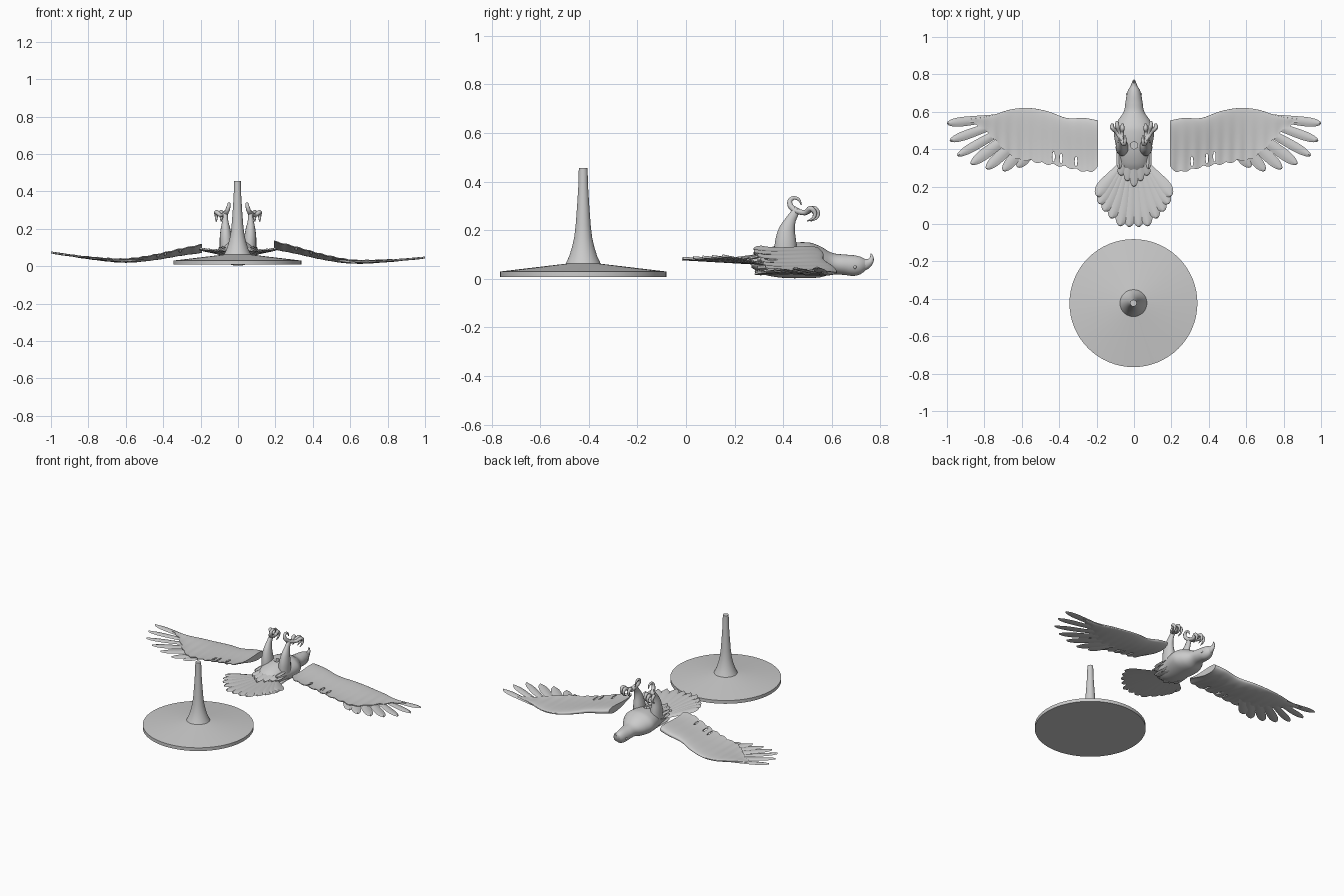
import bpy, bmesh, math
from mathutils import Vector as V

if "Cube" in bpy.data.objects:
    bpy.data.objects.remove(bpy.data.objects["Cube"])


def curve(pts, x):
    """Smooth interpolation of (x, a, b, ...) rows at x."""
    x = min(max(x, pts[0][0]), pts[-1][0])
    i = max(k for k in range(len(pts) - 1) if pts[k][0] <= x)
    p, q = pts[i], pts[i + 1]
    a, b = pts[max(i - 1, 0)], pts[min(i + 2, len(pts) - 1)]
    h = q[0] - p[0]
    t = (x - p[0]) / h
    out = []
    for k in range(1, len(p)):
        m0 = (q[k] - a[k]) / (q[0] - a[0]) * h
        m1 = (b[k] - p[k]) / (b[0] - p[0]) * h
        out.append((2*t**3 - 3*t*t + 1)*p[k] + (t**3 - 2*t*t + t)*m0
                   + (3*t*t - 2*t**3)*q[k] + (t**3 - t*t)*m1)
    return out[0] if len(out) == 1 else out


def loft(bm, rings):
    """Skin closed rings of equal length and cap both ends."""
    vs = [[bm.verts.new(p) for p in r] for r in rings]
    n = len(vs[0])
    for a, b in zip(vs, vs[1:]):
        for i in range(n):
            bm.faces.new((a[i], a[(i + 1) % n], b[(i + 1) % n], b[i]))
    bm.faces.new(vs[0][::-1])
    bm.faces.new(vs[-1])


def tube(bm, rows, n=12, steps=20, squash=1.0):
    """Tapered round limb through rows of (x, y, z, radius)."""
    rows = [(i / (len(rows) - 1), *r) for i, r in enumerate(rows)]
    cs = [curve(rows, i / steps) for i in range(steps + 1)]
    rings = []
    for i, c in enumerate(cs):
        d = V(cs[min(i + 1, steps)][:3]) - V(cs[max(i - 1, 0)][:3])
        u = (V((1, 0, 0)) - d * (d.x / d.length_squared)).normalized()
        w = d.normalized().cross(u)
        rings.append([V(c[:3]) + c[3] * (u * squash * math.cos(a) + w * math.sin(a))
                      for a in [2 * math.pi * k / n for k in range(n)]])
    loft(bm, rings)


def feather(bm, base, tip, width, zfun, thick=0.005, root=0.6, droop=0.0):
    """Flat blade with a raised shaft and a rounded tip; zfun(x, t) sets the height."""
    base, tip = V(base), V(tip)
    d = tip - base
    side = V((-d.y, d.x)).normalized()
    rings = []
    for i in range(15):
        t = 1 - (1 - i / 14) ** 1.8
        w = width / 2 * (root + (1 - root) * min(1, t / 0.6)) * math.sqrt(max(0.004, 1 - max(0, (t - 0.7) / 0.3) ** 2))
        p = base + d * t
        z = zfun(p.x, t)
        ring = []
        for s, h in ((-1, 0), (-0.5, .7), (0, 1.2), (.5, .7), (1, 0), (.5, -.7), (0, -1.2), (-.5, -.7)):
            q = p + side * w * s
            ring.append((q.x, q.y, z + h * thick - droop * s * s))
        rings.append(ring)
    loft(bm, rings)


def finish(bm, name, angle=40, flip=False):
    if flip:
        for v in bm.verts:
            v.co.x *= -1
    bmesh.ops.recalc_face_normals(bm, faces=bm.faces)
    me = bpy.data.meshes.new(name)
    bm.to_mesh(me)
    bm.free()
    ob = bpy.data.objects.new(name, me)
    bpy.context.collection.objects.link(ob)
    bpy.ops.object.select_all(action='DESELECT')
    ob.select_set(True)
    bpy.context.view_layer.objects.active = ob
    bpy.ops.object.shade_smooth_by_angle(angle=math.radians(angle))
    return ob


def cut(ob, cutter):
    m = ob.modifiers.new("cut", 'BOOLEAN')
    m.operation, m.object, m.solver = 'DIFFERENCE', cutter, 'EXACT'
    cutter.hide_render = True
    cutter.hide_set(True)


def circle(x, y, z, rx, ry, n):
    return [(x + rx * math.cos(2*math.pi*i/n), y + ry * math.sin(2*math.pi*i/n), z) for i in range(n)]


# Display stand: shallow disc, flared foot and slim post
bm = bmesh.new()
prof = [(.342, .008), (.342, .03), (.072, .062), (.058, .092), (.046, .13), (.037, .17),
        (.031, .22), (.025, .30), (.02, .38), (.018, .455)]
loft(bm, [circle(-.003, -.423, z, r, r, 64) for r, z in prof])
finish(bm, "display_stand", 25)

# Body and head, lying on its back: y, half width, low z, high z
body = [(.27, .045, .045, .085), (.32, .078, .018, .118), (.4, .093, .004, .143),
        (.5, .108, .003, .150), (.55, .088, .006, .135), (.6, .055, .018, .107),
        (.65, .046, .016, .1), (.69, .039, .012, .097), (.72, .030, .02, .09), (.738, .017, .035, .08)]
bm = bmesh.new()
rings = []
for i in range(49):
    y = .27 + .468 * i / 48
    w, lo, hi = curve(body, y)
    rings.append([(w * math.cos(a), y, (lo + hi) / 2 + (hi - lo) / 2 * math.sin(a))
                  for a in [2 * math.pi * k / 40 for k in range(40)]])
loft(bm, rings)
torso = finish(bm, "body")

# Socket for the stand in the belly
bm = bmesh.new()
loft(bm, [circle(0, .42, z, .019, .019, 24) for z in (.05, .2)])
cut(torso, finish(bm, "socket_cutter"))

# Hooked beak
bm = bmesh.new()
tube(bm, [(0, .715, .057, .030), (0, .74, .061, .023), (0, .758, .072, .014),
          (0, .764, .088, .008), (0, .761, .104, .002)], squash=.75)
finish(bm, "beak")

# Eyes
for s, side in ((-1, "left"), (1, "right")):
    bm = bmesh.new()
    bmesh.ops.create_uvsphere(bm, u_segments=12, v_segments=8, radius=.007)
    bmesh.ops.translate(bm, verts=bm.verts, vec=(s * .035, .695, .048))
    finish(bm, side + "_eye")

# Tail fan
bm = bmesh.new()
half = [(.026, -.016), (.075, -.012), (.122, .03), (.16, .068), (.186, .108), (.2, .15)]
for s in (-1, 1):
    for k, (x, y) in enumerate(half):
        feather(bm, (s * (.008 + .012 * k), .33 - .004 * k), (s * x, y), .078,
                lambda px, t, k=k: .062 + .02 * t + .0025 * k * t, .005, .55, .004)
finish(bm, "tail")

# Short feathers overlapping the tail root, back and flanks
bm = bmesh.new()
for x in (-.06, -.03, 0, .03, .06):
    feather(bm, (x * .8, .36), (x * 1.2, .2 + abs(x)), .045, lambda px, t: .105 - .022 * t, .005)
    feather(bm, (x, .42), (x * 1.15, .285 + abs(x) * .3), .045, lambda px, t, x=x: .014 + .2 * abs(x) + .012 * t, .005)
for s in (-1, 1):
    for z in (.045, .075, .1):
        feather(bm, (s * .082, .42), (s * .078, .295), .03, lambda px, t, z=z: z, .006)
finish(bm, "covert_feathers")

# Legs, toes and talons pointing up
for s, side in ((-1, "left"), (1, "right")):
    bm = bmesh.new()
    tube(bm, [(.062, .41, .09, .048), (.065, .41, .15, .044), (.067, .415, .2, .034),
              (.068, .43, .24, .022), (.067, .447, .27, .017), (.067, .46, .292, .013)], 16, squash=.75)
    for x in (.062, .09, .116):
        r = abs(x - .09)
        tube(bm, [(.067, .45, .28, .012), ((x + .067) / 2, .49, .272, .011), (x, .525 - r * .5, .29, .011),
                  (x, .543 - r * .5, .272, .009), (x, .537 - r * .5, .25, .006), (x, .512 - r * .5, .237, .002)], 10)
    tube(bm, [(.066, .45, .28, .013), (.056, .43, .30, .012), (.05, .428, .322, .010),
              (.048, .445, .333, .008), (.048, .465, .325, .006), (.048, .475, .303, .002)], 10)
    finish(bm, side + "_leg", flip=s < 0)

# Wings: thick cambered arm plus a fan of long feathers
lead = [(.19, .553), (.26, .566), (.36, .567), (.46, .602), (.56, .62), (.66, .612), (.78, .575), (.88, .562)]
trail = [(.19, .30), (.235, .275), (.3, .285), (.36, .30), (.43, .312), (.5, .322),
         (.56, .335), (.62, .34), (.7, .40), (.8, .50), (.88, .545)]
mid = [(.19, .115), (.3, .09), (.45, .052), (.6, .026), (.75, .027), (1, .042)]
tips = [(1.0, .538), (.985, .445), (.945, .365), (.872, .32), (.79, .295), (.7, .285), (.625, .305)]
thick = [(.19, .034), (.3, .028), (.45, .021), (.6, .014), (.75, .010), (.88, .005)]
for s, side in ((-1, "left"), (1, "right")):
    def height(x, s=s):
        return curve(mid, x) + (0 if s > 0 else -.018 + .056 * (x - .19))
    bm = bmesh.new()
    rings = []
    for i in range(91):
        x = .192 + .688 * i / 90
        le, th, z = curve(lead, x), curve(thick, x), height(x)
        te = curve(trail, x) + .012 * (1 - abs(math.sin((x - .19) * 52)))
        upper, lower = [], []
        for j in range(21):
            c = (j / 20) ** 1.7
            h = th * 1.9 * math.sqrt(c) * (1 - c) ** 1.6 + .0025
            y = le + (te - le) * c
            zc = z + (.9 * c * c - .5 * c) * th * 1.4 + .002 * c * math.sin((x - .19) * 104)
            upper.append((x, y, zc + h))
            lower.append((x, y, zc - h))
        rings.append(upper + lower[::-1])
    loft(bm, rings)
    arm = finish(bm, side + "_wing", flip=s < 0)

    # Narrow gaps between the inner feathers
    bm = bmesh.new()
    for x, y in ((.31, .335), (.39, .35), (.43, .36)):
        loft(bm, [circle(x, y, z, .007, .028, 12) for z in (-.05, .25)])
    cut(arm, finish(bm, side + "_gap_cutter", flip=s < 0))

    # Long outer feathers
    bm = bmesh.new()
    for k, tip in enumerate(tips):
        base = (.74 - .04 * k, .567 - .02 * k)
        feather(bm, base, tip, .05 if k < 3 else .06,
                lambda x, t, k=k: height(x) + .001 * (k - 3) * (1 - t) + (.004 - .0015 * k) * t,
                .0045, .75, .002)
    finish(bm, side + "_wing_feathers", flip=s < 0)
